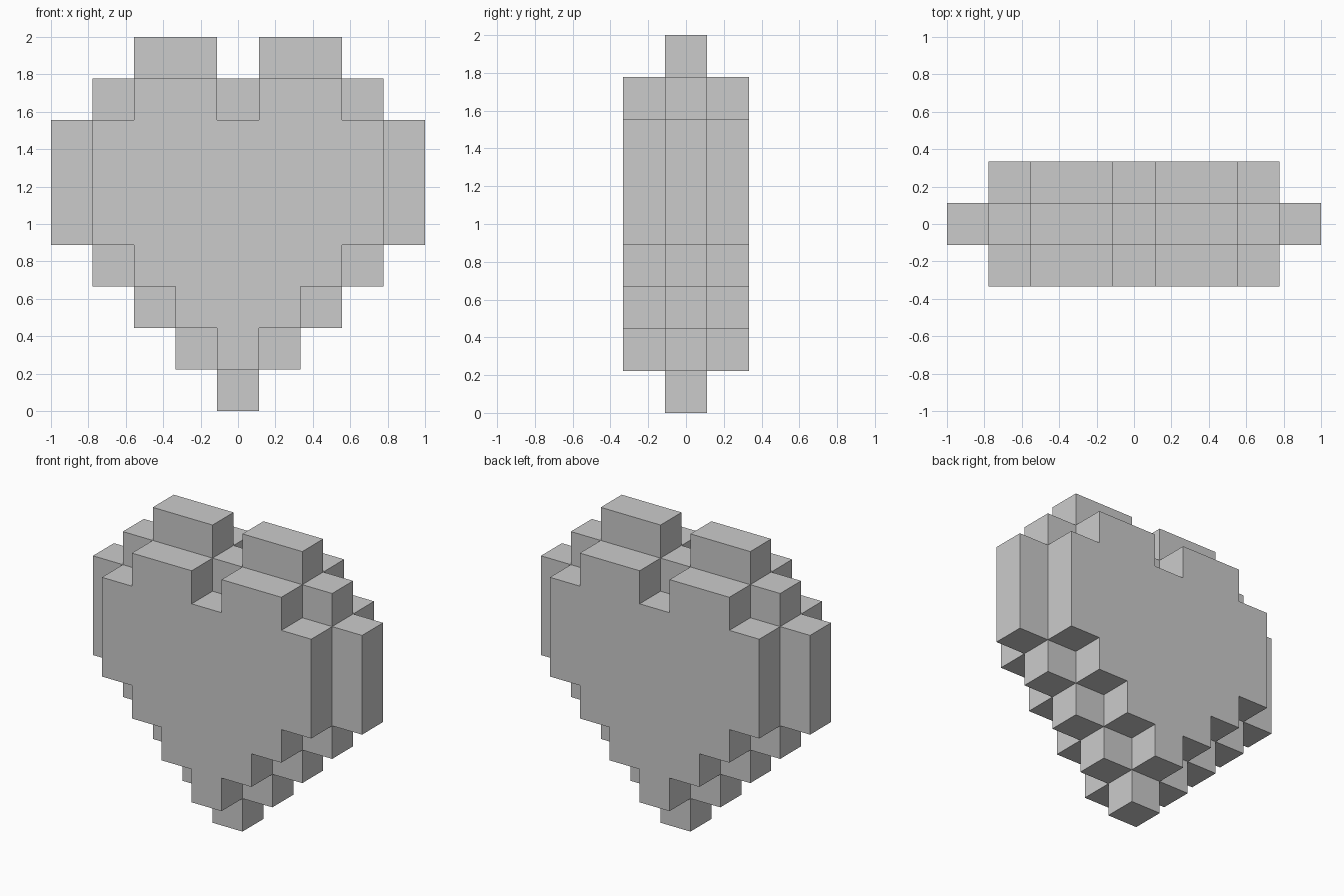
import bpy, bmesh, math
from mathutils import Vector

if "Cube" in bpy.data.objects:
    bpy.data.objects.remove(bpy.data.objects["Cube"])

U = 2 / 9  # block size: the heart is 9 x 3 x 9 blocks

# Right half of each row, bottom to top: (first column, last column)
CORE_ROWS = [(0, 0), (0, 1), (0, 2), (0, 3), (0, 4), (0, 4), (0, 4), (0, 3), (1, 2)]
# Front and back layers are one block smaller all round
FACE_ROWS = [None, (0, 0), (0, 1), (0, 2), (0, 3), (0, 3), (0, 3), (1, 2), None]
# Only the centre block is missing between the lobes
LAYERS = {-1: FACE_ROWS, 0: CORE_ROWS, 1: FACE_ROWS}


def filled_blocks():
    cells = set()
    for y, rows in LAYERS.items():
        for z, span in enumerate(rows):
            if span:
                for x in range(span[0], span[1] + 1):
                    cells |= {(x, y, z), (-x, y, z)}
    return cells


def block_object(name, cells):
    bm = bmesh.new()
    for c in cells:
        for axis in range(3):
            for sign in (-1, 1):
                n = [0, 0, 0]
                n[axis] = sign
                if tuple(a + b for a, b in zip(c, n)) in cells:
                    continue
                # Exposed side of this block
                n = Vector(n)
                s = Vector([1 if i == (axis + 1) % 3 else 0 for i in range(3)])
                t = n.cross(s)
                mid = Vector(c) + Vector((0, 0, 0.5)) + n / 2
                bm.faces.new([bm.verts.new((mid + (s * a + t * b) / 2) * U)
                              for a, b in ((-1, -1), (1, -1), (1, 1), (-1, 1))])
    # Weld blocks and merge flat areas into single faces
    bmesh.ops.remove_doubles(bm, verts=bm.verts[:], dist=1e-4)
    bmesh.ops.dissolve_limit(bm, angle_limit=math.radians(1),
                             verts=bm.verts[:], edges=bm.edges[:])
    mesh = bpy.data.meshes.new(name)
    bm.to_mesh(mesh)
    bm.free()
    obj = bpy.data.objects.new(name, mesh)
    bpy.context.collection.objects.link(obj)
    return obj


# Stepped block heart
block_object("block_heart", filled_blocks())
